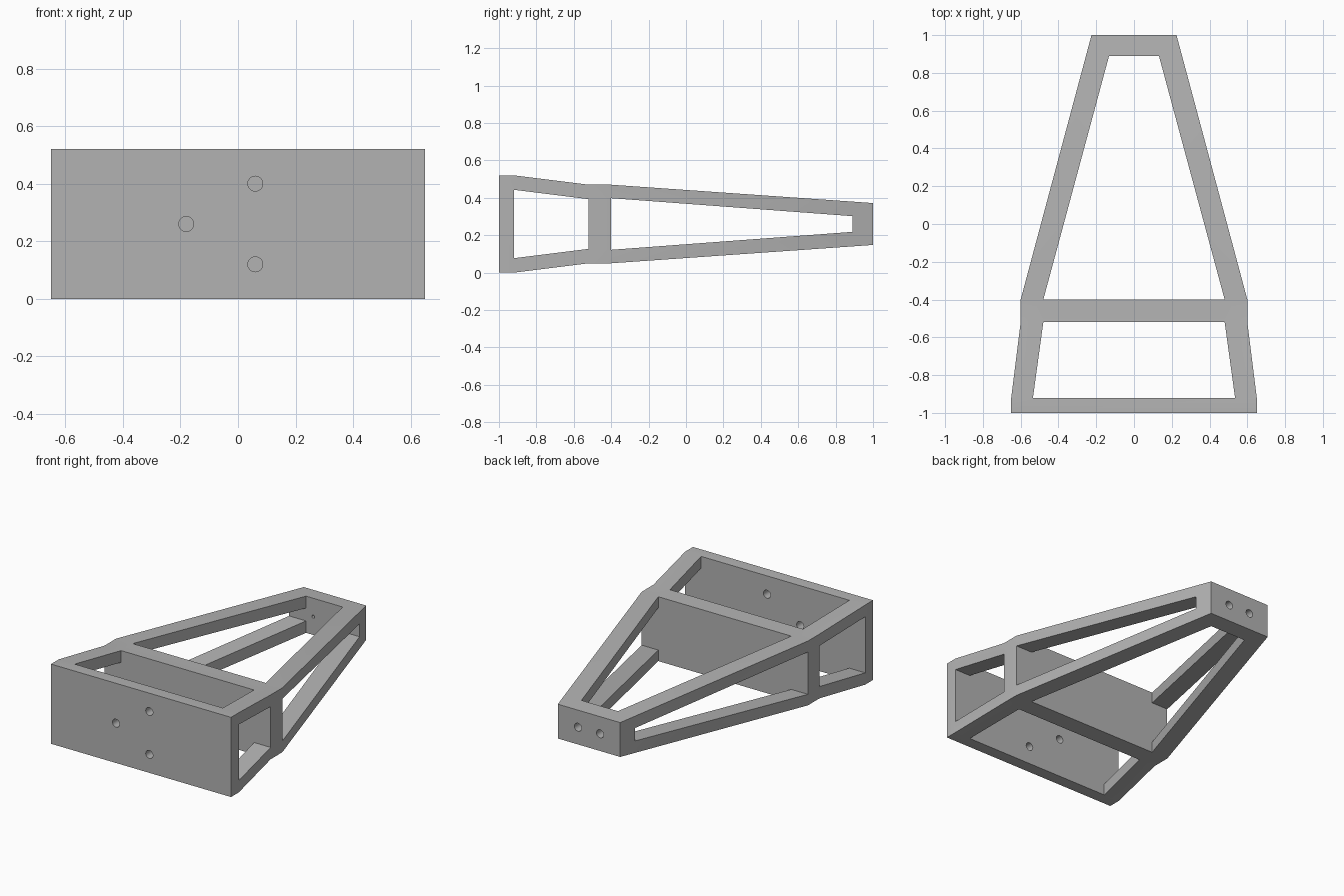
import bpy
import bmesh
from math import radians
from mathutils import Matrix

cube = bpy.data.objects.get("Cube")
if cube:
    bpy.data.objects.remove(cube, do_unlink=True)

MID_Z = 0.26

grey = bpy.data.materials.new("plain grey")
grey.use_nodes = True
grey.diffuse_color = (0.45, 0.45, 0.45, 1)
grey.node_tree.nodes["Principled BSDF"].inputs["Base Color"].default_value = (0.45, 0.45, 0.45, 1)


def add_object(name, bm):
    bmesh.ops.recalc_face_normals(bm, faces=bm.faces)
    mesh = bpy.data.meshes.new(name)
    bm.to_mesh(mesh)
    bm.free()
    mesh.materials.append(grey)
    obj = bpy.data.objects.new(name, mesh)
    bpy.context.collection.objects.link(obj)
    return obj


def loft(name, stations):
    """Rectangular sections (y, half width, half height) joined along y."""
    bm = bmesh.new()
    rings = [[bm.verts.new((sx * w, y, MID_Z + sz * h))
              for sx, sz in ((-1, -1), (1, -1), (1, 1), (-1, 1))]
             for y, w, h in stations]
    for a, b in zip(rings, rings[1:]):
        for i in range(4):
            j = (i + 1) % 4
            bm.faces.new((a[i], a[j], b[j], b[i]))
    bm.faces.new(rings[0])
    bm.faces.new(rings[-1])
    return add_object(name, bm)


def drill(name, x, z, radius, y0, y1):
    """Cylinder along y."""
    bm = bmesh.new()
    turn = Matrix.Translation((x, (y0 + y1) / 2, z)) @ Matrix.Rotation(radians(90), 4, 'X')
    bmesh.ops.create_cone(bm, cap_ends=True, segments=32, radius1=radius,
                          radius2=radius, depth=y1 - y0, matrix=turn)
    return add_object(name, bm)


# Tapered outer body
frame = loft("tapered_frame", [(-1, 0.65, 0.26), (-0.92, 0.65, 0.26), (-0.52, 0.6, 0.21),
                               (-0.4, 0.6, 0.21), (1, 0.225, 0.112)])

cutters = []
# Openings of each bay: through the top and bottom, then through both sides
bays = {"front_bay": ((-0.92, 0.535, 0.183), (-0.52, 0.48, 0.133)),
        "rear_bay": ((-0.4, 0.48, 0.138), (0.89, 0.132, 0.042))}
for bay, ends in bays.items():
    cutters.append(loft(bay + "_vertical_cutter", [(y, w, 1) for y, w, h in ends]))
    cutters.append(loft(bay + "_side_cutter", [(y, 1, h) for y, w, h in ends]))

# Three bolt holes in the front plate
for x, z in ((0.06, 0.4), (-0.18, 0.26), (0.06, 0.12)):
    cutters.append(drill("front_hole_cutter", x, z, 0.026, -1.1, -0.85))

# Two stepped holes in the rear plate
for x in (-0.08, 0.08):
    cutters.append(drill("rear_hole_cutter", x, MID_Z, 0.026, 0.93, 1.1))
    cutters.append(drill("rear_pilot_cutter", x, MID_Z, 0.01, 0.8, 0.96))

# Cut everything out of the body
bpy.ops.object.select_all(action='DESELECT')
bpy.context.view_layer.objects.active = frame
frame.select_set(True)
for cutter in cutters:
    cutter.hide_render = True
    mod = frame.modifiers.new("cut", 'BOOLEAN')
    mod.operation = 'DIFFERENCE'
    mod.solver = 'EXACT'
    mod.object = cutter
    bpy.ops.object.modifier_apply(modifier=mod.name)
    bpy.data.objects.remove(cutter, do_unlink=True)

bpy.ops.object.shade_smooth_by_angle(angle=radians(15))
